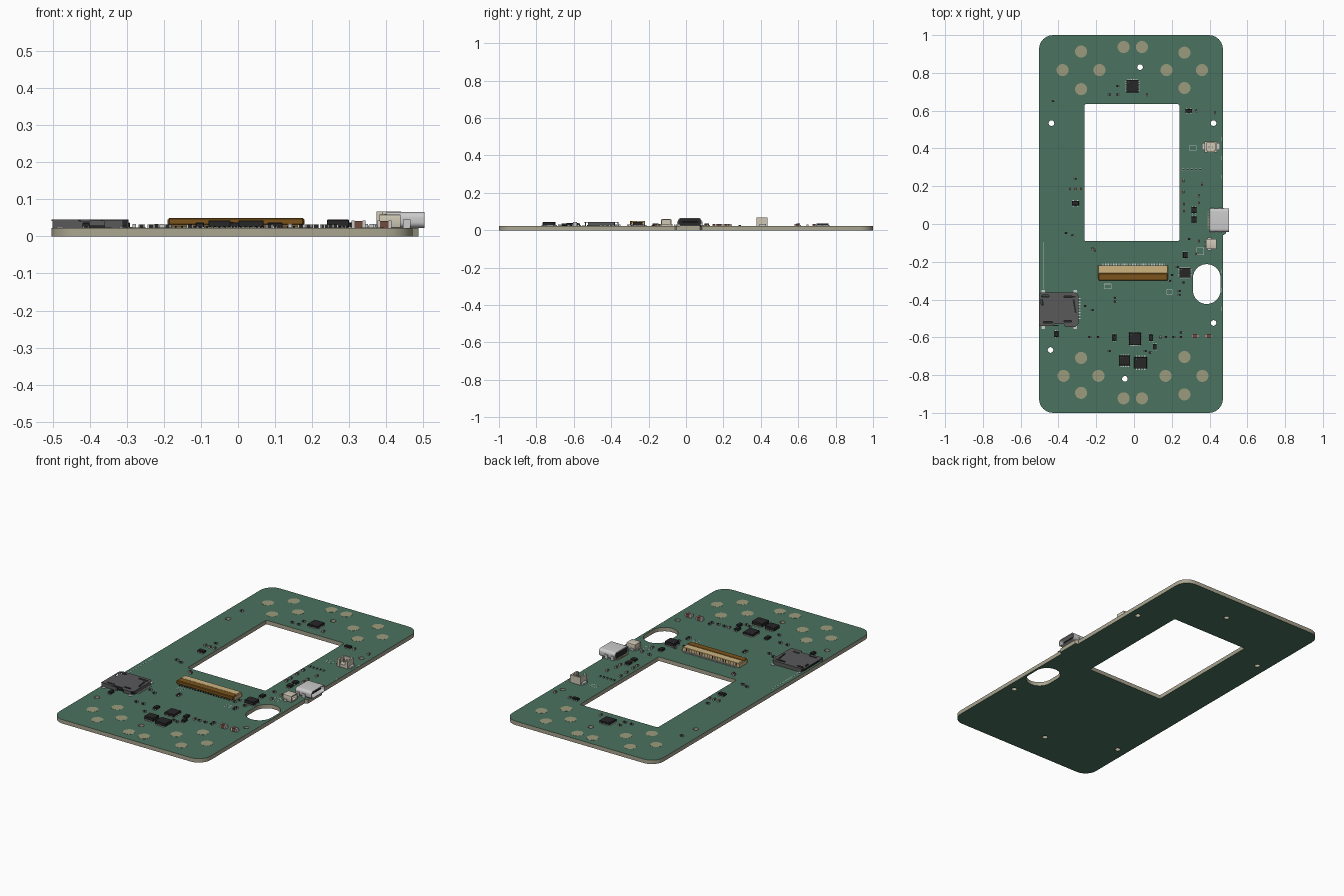
import bpy, bmesh
from math import sin, cos, pi, radians
from mathutils import Matrix

if "Cube" in bpy.data.objects:
    bpy.data.objects.remove(bpy.data.objects["Cube"])

TOP = 0.023  # upper face of the board


def mat(name, r, g, b):
    m = bpy.data.materials.new(name)
    m.diffuse_color = (r, g, b, 1)
    m.use_nodes = True
    m.node_tree.nodes["Principled BSDF"].inputs["Base Color"].default_value = m.diffuse_color
    return m


GREEN = mat("solder_mask", .07, .17, .115)
EDGE = mat("bare_edge", .40, .38, .28)
PAD = mat("pad_metal", .33, .33, .21)
BLACK = mat("black_plastic", .02, .02, .022)
DARK = mat("dark_steel", .10, .10, .105)
STEEL = mat("bright_steel", .6, .6, .6)
CREAM = mat("cream_plastic", .62, .57, .46)
TAN = mat("tan_plastic", .62, .46, .22)
BROWN = mat("brown_lever", .20, .09, .012)
CERAMIC = mat("brown_ceramic", .16, .07, .045)
SILK = mat("silkscreen", .45, .52, .47)


def finish(name, bm, *mats):
    me = bpy.data.meshes.new(name)
    bm.to_mesh(me)
    bm.free()
    for m in mats:
        me.materials.append(m)
    ob = bpy.data.objects.new(name, me)
    bpy.context.collection.objects.link(ob)
    return ob


def boxes(name, m, items, bevel=0):
    """Boxes given as (x, y, width, depth, z0, z1), joined in one object."""
    bm = bmesh.new()
    for x, y, w, d, z0, z1 in items:
        bmesh.ops.create_cube(bm, size=1, matrix=Matrix.Translation((x, y, (z0 + z1) / 2))
                              @ Matrix.Diagonal((w, d, z1 - z0, 1)))
    if bevel:
        bmesh.ops.bevel(bm, geom=bm.edges[:], offset=bevel, segments=1, affect='EDGES')
    return finish(name, bm, m)


def rr(x, y, w, h, r, n=6):
    """Rounded rectangle loop; a circle or slot when r is half the width."""
    pts = []
    for k, (sx, sy) in enumerate(((1, 1), (-1, 1), (-1, -1), (1, -1))):
        for i in range(n + 1):
            a = (k + i / n) * pi / 2
            p = (x + sx * (w / 2 - r) + r * cos(a), y + sy * (h / 2 - r) + r * sin(a))
            if all(abs(p[0] - q[0]) + abs(p[1] - q[1]) > 1e-5 for q in pts):
                pts.append(p)
    return pts


def plate(name, loops, z0, z1, mats, matrix=None):
    """Outline with holes, extruded. A second material goes on the flat faces."""
    cu = bpy.data.curves.new(name, 'CURVE')
    cu.dimensions, cu.fill_mode, cu.extrude = '2D', 'BOTH', (z1 - z0) / 2
    for loop in loops:
        s = cu.splines.new('POLY')
        s.points.add(len(loop) - 1)
        for p, (x, y) in zip(s.points, loop):
            p.co = (x, y, 0, 1)
        s.use_cyclic_u = True
    tmp = bpy.data.objects.new("tmp", cu)
    bpy.context.collection.objects.link(tmp)
    dg = bpy.context.evaluated_depsgraph_get()
    me = bpy.data.meshes.new_from_object(tmp.evaluated_get(dg))
    bm = bmesh.new()
    bm.from_mesh(me)
    bpy.data.objects.remove(tmp)
    bpy.data.curves.remove(cu)
    bpy.data.meshes.remove(me)
    bmesh.ops.remove_doubles(bm, verts=bm.verts[:], dist=1e-6)
    bmesh.ops.recalc_face_normals(bm, faces=bm.faces[:])
    for f in bm.faces:
        f.material_index = int(len(mats) > 1 and abs(f.normal.z) > .5)
    bm.transform(Matrix.Translation((0, 0, (z0 + z1) / 2)))
    if matrix:
        bm.transform(matrix)
    return finish(name, bm, *mats)


# Board with corner arcs, a socket tab on the right edge, window, slot and holes
outline = rr(-.016, 0, .974, 2, .075)
outline += [(.471, -.06), (.487, -.05), (.487, .075), (.471, .085)]
holes = [(-.437, .534), (.421, .534), (.032, .83), (.421, -.524), (-.442, -.667), (-.048, -.82)]
cuts = [rr(-.011, .272, .502, .725, .008, 3), rr(.385, -.318, .146, .211, .0729, 10)]
cuts += [rr(x, y, .03, .03, .015, 5) for x, y in holes]
plate("circuit_board", [outline] + cuts, 0, TOP, [EDGE, GREEN])

# Round contact pads at both ends
pads = [(-.28, .913), (-.055, .937), (.042, .937), (.267, .907), (-.378, .815), (-.183, .815),
        (.172, .815), (.36, .815), (-.28, .714), (.267, .72), (-.28, -.709), (.267, -.704),
        (-.373, -.804), (-.188, -.804), (.167, -.804), (.362, -.804), (-.28, -.894),
        (.267, -.902), (-.055, -.923), (.042, -.923)]
plate("contact_pads", [rr(x, y, .064, .064, .032) for x, y in pads], TOP, TOP + .0006, [PAD])


# Packaged chips with rows of leads on two or four sides
def chip(name, x, y, w, d, top, n, four=True, out=.004):
    boxes(name + "_body", BLACK, [(x, y, w, d, TOP + .002, top)], .0015)
    leads = []
    for i in range(n):
        t = (i + .5) / n - .5
        for s in (-1, 1):
            leads.append((x + t * w * .85, y + s * d / 2, w / n * .45, out * 2, TOP, TOP + .004))
            if four:
                leads.append((x + s * w / 2, y + t * d * .85, out * 2, d / n * .45, TOP, TOP + .004))
    boxes(name + "_leads", STEEL, leads)
    plate(name + "_dot", [rr(x - w * .33, y + d * .33, .006, .006, .003, 3)], top, top + .0004, [DARK])


chip("sensor_chip", -.008, .73, .066, .066, .037, 6)
chip("power_chip", .27, -.258, .06, .052, .045, 5)
chip("controller_chip", .005, -.608, .062, .066, .038, 7)
chip("left_driver", -.05, -.723, .06, .052, .043, 4, False, .007)
chip("right_driver", .035, -.735, .068, .062, .043, 4, False, .007)

# Small transistors
small = [(-.41, -.582, .02, .032), (-.31, .11, .038, .024), (-.103, -.603, .022, .034),
         (.09, -.603, .022, .034), (.11, -.65, .02, .03), (.318, .074, .028, .03),
         (.318, .024, .028, .03), (.272, -.164, .024, .032), (.29, .6, .036, .018)]
boxes("transistor_bodies", BLACK, [(x, y, w, d, TOP + .001, .037) for x, y, w, d in small], .0015)
boxes("transistor_leads", STEEL, [(x + s * w * .3, y + t * d / 2, w * .2, .01, TOP, TOP + .005)
                                  for x, y, w, d in small for s in (-1, 1) for t in (-1, 1)])


# Two-ended passives: body plus metal caps
def passives(name, m, items, w, d, h, upright=False):
    body, caps = [], []
    for x, y in items:
        a, b = (d, w) if upright else (w, d)
        body.append((x, y, a * .96, b * .96, TOP, TOP + h * .95))
        for s in (-1, 1):
            if upright:
                caps.append((x, y + s * w * .4, d, w * .2, TOP, TOP + h))
            else:
                caps.append((x + s * w * .4, y, w * .2, d, TOP, TOP + h))
    boxes(name + "_bodies", m, body)
    boxes(name + "_caps", STEEL, caps)


passives("large_capacitor", CERAMIC, [(.325, -.593), (.395, -.593)], .038, .022, .02)
passives("resistor", BLACK, [
    (-.087, .73), (-.087, .685), (-.13, .685), (-.43, .65), (-.26, -.434), (-.22, -.455),
    (-.1, -.39), (-.1, -.41), (-.235, -.598), (-.19, -.598), (-.13, -.672), (.06, -.672), (.085, -.68),
    (.17, -.598), (.21, -.598), (.25, -.575), (.25, -.598), (-.36, -.048), (-.325, -.06), (-.31, .24),
    (.29, -.08), (.23, -.228), (.19, -.3), (.262, -.31), (.24, -.355), (.24, -.375), (.2, -.27)],
    .018, .01, .009)
passives("capacitor", CERAMIC, [
    (-.34, .185), (-.31, .185), (-.28, .185), (.262, .228), (.262, .17), (.265, .106), (.265, .07),
    (.345, .11), (.36, .21), (-.205, -.14), (.14, -.6), (.33, -.16), (.345, -.09), (.43, .59), (.33, .6),
    (-.22, -.13), (.07, .685), (.345, .15)], .018, .01, .01, True)
passives("resistor_row", BLACK, [(.262 + .022 * i, .288) for i in range(5)], .013, .008, .006, True)

# Printed part outlines and edge mark
frames = [(.31, .402, .04, .028), (-.14, -.33, .04, .028), (.35, -.145, .04, .04), (.188, -.36, .03, .03)]
plate("printed_outlines", [l for x, y, w, d in frames for l in
      (rr(x, y, w, d, .001, 1), rr(x, y, w - .006, d - .006, .001, 1))], TOP, TOP + .0004, [SILK])
boxes("printed_edge_marks", SILK, [(-.48, -.22, .003, .25, TOP, TOP + .0004)]
      + [(.464, y / 20, .003, .02, TOP, TOP + .0004) for y in range(-9, 11, 2) if abs(y) > 3])

# Ribbon connector: housing, flip lever, end cheeks and pins
boxes("ribbon_housing", TAN, [(-.005, -.24, .355, .04, TOP + .001, .049),
      (-.185, -.255, .01, .07, TOP, .046), (.174, -.255, .01, .07, TOP, .046),
      (-.005, -.275, .35, .034, TOP, .028)], .001)
boxes("ribbon_lever", BROWN, [(-.005, -.28, .365, .039, .030, .050)], .003)
xs = [-.168 + .0084 * i for i in range(40)]
boxes("ribbon_pins", STEEL, [(x, -.217, .004, .014, TOP, TOP + .006) for x in xs])
boxes("ribbon_contacts", BLACK, [(x, -.2197, .004, .001, TOP + .009, .046) for x in xs[::2]]
      + [(x, -.296, .005, .008, TOP, TOP + .005) for x in xs[::2]])

# Memory card socket: tray, slotted steel lid, side walls and solder tabs
lid = [(-.503, -.54), (-.43, -.54), (-.425, -.53), (-.37, -.53), (-.365, -.545), (-.31, -.545),
       (-.295, -.53), (-.295, -.38), (-.305, -.362), (-.49, -.362), (-.503, -.375)]
slots = [rr(-.47, -.382, .04, .01, .003, 2), rr(-.34, -.385, .06, .01, .003, 2),
         rr(-.455, -.52, .05, .008, .003, 2), rr(-.35, -.515, .04, .01, .003, 2),
         [(-.325, -.40), (-.315, -.40), (-.305, -.47), (-.313, -.47)],
         [(-.495, -.40), (-.485, -.40), (-.48, -.43), (-.49, -.43)]]
plate("card_lid", [lid] + slots, .0415, .045, [DARK])
boxes("card_tray", BLACK, [(-.395, -.453, .19, .15, TOP, .029), (-.312, -.45, .03, .14, TOP, .041)])
boxes("card_walls", DARK, [(-.40, -.3645, .18, .005, TOP, .042), (-.45, -.5375, .10, .005, TOP, .042),
                           (-.335, -.5375, .05, .005, TOP, .042), (-.297, -.455, .004, .14, TOP + .003, .042)])
boxes("card_tabs", STEEL, [(x, y, .018, .016, TOP, TOP + .002) for x in (-.48, -.31) for y in (-.357, -.548)]
      + [(-.29, -.50 + .015 * i, .012, .006, TOP, TOP + .003) for i in range(8)])

# Sockets facing +x: profile drawn in y-z, swept along x
SIDE = Matrix(((0, 0, 1, 0), (1, 0, 0, 0), (0, 1, 0, 0), (0, 0, 0, 1)))
plate("charge_port_shell", [rr(.02, .0445, .125, .043, .016), rr(.02, .0445, .115, .034, .0125)],
      .40, .503, [STEEL], SIDE)
plate("charge_port_back", [rr(.02, .0445, .117, .036, .0135)], .402, .43, [BLACK], SIDE)
boxes("charge_port_tongue", BLACK, [(.46, .02, .06, .085, .041, .048)], .001)
boxes("charge_port_legs", STEEL, [(x, .02 + s * .0635, .02, .008, .012, .046)
                                  for x in (.415, .455) for s in (-1, 1)])
boxes("charge_port_pins", PAD, [(.397, -.025 + .0082 * i, .014, .004, TOP, TOP + .005) for i in range(12)])
plate("cable_socket_shell", [rr(-.106, .041, .055, .036, .003, 2), rr(-.106, .042, .043, .024, .002, 2)],
      .382, .438, [CREAM], SIDE)
boxes("cable_socket_back", CREAM, [(.389, -.106, .01, .045, .027, .056)])
boxes("cable_socket_pins", STEEL, [(.40, -.106 + s * .01, .06, .005, .026, .031) for s in (-1, 1)]
      + [(.40, -.106 + s * .03, .02, .008, TOP, .034) for s in (-1, 1)])

# Upright connector: U-shaped wall, floor and solder tabs
wall = [(.374, .378), (.39, .378), (.39, .388), (.383, .388), (.383, .428), (.431, .428),
        (.431, .388), (.424, .388), (.424, .378), (.44, .378), (.44, .437), (.374, .437)]
plate("upright_socket_wall", [wall], TOP, .067, [CREAM])
boxes("upright_socket_floor", CREAM, [(.407, .406, .054, .05, TOP, .04)])
boxes("upright_socket_pins", STEEL, [(.407 + s * .01, .408, .005, .005, .04, .06) for s in (-1, 1)]
      + [(.407 + s * .037, .41, .02, .035, TOP, .034) for s in (-1, 1)])

# Smooth round walls, keep hard edges
bpy.ops.object.select_all(action='SELECT')
bpy.context.view_layer.objects.active = bpy.context.selected_objects[0]
bpy.ops.object.shade_smooth_by_angle(angle=radians(30))
